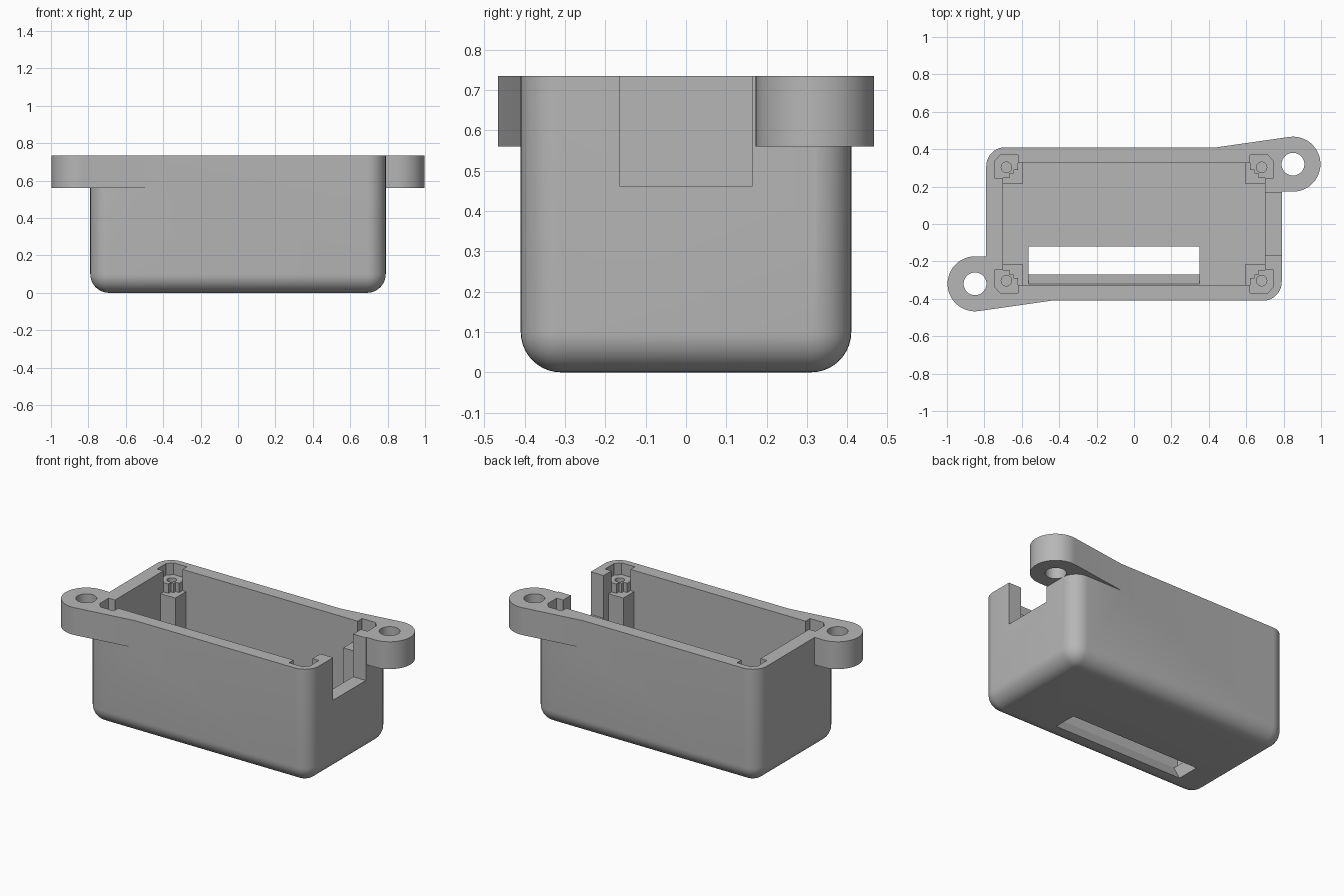
import bpy
import bmesh
from math import sin, cos, radians
from mathutils import Matrix, Vector

if "Cube" in bpy.data.objects:
    bpy.data.objects.remove(bpy.data.objects["Cube"], do_unlink=True)

TOP = 0.735
CORNERS = [(sx, sy) for sx in (-1, 1) for sy in (-1, 1)]

grey = bpy.data.materials.new("grey_plastic")
grey.use_nodes = True
colour = (0.47, 0.47, 0.47, 1)
grey.diffuse_color = colour
grey.node_tree.nodes["Principled BSDF"].inputs["Base Color"].default_value = colour


def finish(name, bm):
    bmesh.ops.recalc_face_normals(bm, faces=bm.faces)
    mesh = bpy.data.meshes.new(name)
    bm.to_mesh(mesh)
    bm.free()
    mesh.materials.append(grey)
    obj = bpy.data.objects.new(name, mesh)
    bpy.context.collection.objects.link(obj)
    return obj


def prism(name, points, low, high, along_x=False):
    """Extrude an outline up z, or a (y, z) outline along x."""
    bm = bmesh.new()
    if along_x:
        verts = [bm.verts.new((low, a, b)) for a, b in points]
        step = Vector((high - low, 0, 0))
    else:
        verts = [bm.verts.new((a, b, low)) for a, b in points]
        step = Vector((0, 0, high - low))
    face = bm.faces.new(verts)
    new = bmesh.ops.extrude_face_region(bm, geom=[face])["geom"]
    bmesh.ops.translate(bm, vec=step, verts=[v for v in new if isinstance(v, bmesh.types.BMVert)])
    return finish(name, bm)


def box(name, x0, x1, y0, y1, z0, z1):
    return prism(name, [(x0, y0), (x1, y0), (x1, y1), (x0, y1)], z0, z1)


def arc(cx, cy, r, start, end, steps):
    angles = [radians(start + (end - start) * i / steps) for i in range(steps + 1)]
    return [(cx + r * cos(a), cy + r * sin(a)) for a in angles]


def cylinder(name, x, y, r, z0, z1):
    return prism(name, arc(x, y, r, 0, 360, 32)[:-1], z0, z1)


def combine(target, tool, operation):
    """Apply a boolean and discard the tool."""
    tool.hide_render = True
    mod = target.modifiers.new("cut", "BOOLEAN")
    mod.operation = operation
    mod.solver = "EXACT"
    mod.object = tool
    graph = bpy.context.evaluated_depsgraph_get()
    graph.update()
    mesh = bpy.data.meshes.new_from_object(target.evaluated_get(graph))
    target.modifiers.clear()
    target.data = mesh
    bpy.data.objects.remove(tool, do_unlink=True)


# Rounded outer body with a flat open rim
bm = bmesh.new()
bmesh.ops.create_cube(bm, size=1, matrix=Matrix.Translation((0, 0, TOP / 2)) @ Matrix.Diagonal((1.58, 0.82, TOP, 1)))
round_edges = [e for e in bm.edges if min(v.co.z for v in e.verts) < 0.01]
bmesh.ops.bevel(bm, geom=round_edges, offset=0.1, segments=10, profile=0.5, affect="EDGES")
case = finish("case_body", bm)

# Two mounting ears, half a turn apart
for s in (1, -1):
    outline = [(0.44, 0.36), (0.44, 0.41)] + arc(0.85, 0.32, 0.147, 98, -90, 28)
    outline += [(0.75, 0.173), (0.75, 0.36)]
    combine(case, prism("mounting_ear", [(s * x, s * y) for x, y in outline], 0.56, TOP), "UNION")

# Main cavity
combine(case, box("cavity", -0.70, 0.70, -0.325, 0.325, 0.09, 1), "DIFFERENCE")

# Corner screw posts with stepped seats recessed into the rim
SEAT = [(0.62, 0.37), (0.715, 0.37), (0.745, 0.335), (0.745, 0.245), (0.665, 0.245),
        (0.665, 0.27), (0.645, 0.27), (0.645, 0.29), (0.62, 0.29)]
for sx, sy in CORNERS:
    seat = [(sx * x, sy * y) for x, y in SEAT]
    xs = sorted((sx * 0.595, sx * 0.73))
    ys = sorted((sy * 0.215, sy * 0.35))
    combine(case, box("screw_post", *xs, *ys, 0.05, 0.6), "UNION")
    combine(case, prism("post_seat", seat, 0.55, 0.66), "UNION")
    combine(case, prism("seat_recess", seat, 0.66, 1), "DIFFERENCE")
    combine(case, cylinder("screw_hole", sx * 0.682, sy * 0.303, 0.028, 0.3, 1), "DIFFERENCE")

# Ear holes
for s in (1, -1):
    combine(case, cylinder("ear_hole", s * 0.85, s * 0.32, 0.061, 0.4, 1), "DIFFERENCE")

# Cable notch in the end wall
combine(case, box("cable_notch", 0.65, 0.795, -0.165, 0.165, 0.462, 1), "DIFFERENCE")

# Floor slot with a sloping front side
slot = [(-0.12, -0.1), (-0.12, 0.2), (-0.32, 0.2), (-0.32, 0.09), (-0.27, 0), (-0.27, -0.1)]
combine(case, prism("floor_slot", slot, -0.565, 0.35, along_x=True), "DIFFERENCE")

# Smooth the rounded surfaces, keep crisp edges
bpy.ops.object.select_all(action="DESELECT")
case.select_set(True)
bpy.context.view_layer.objects.active = case
bpy.ops.object.shade_smooth_by_angle(angle=radians(30))
